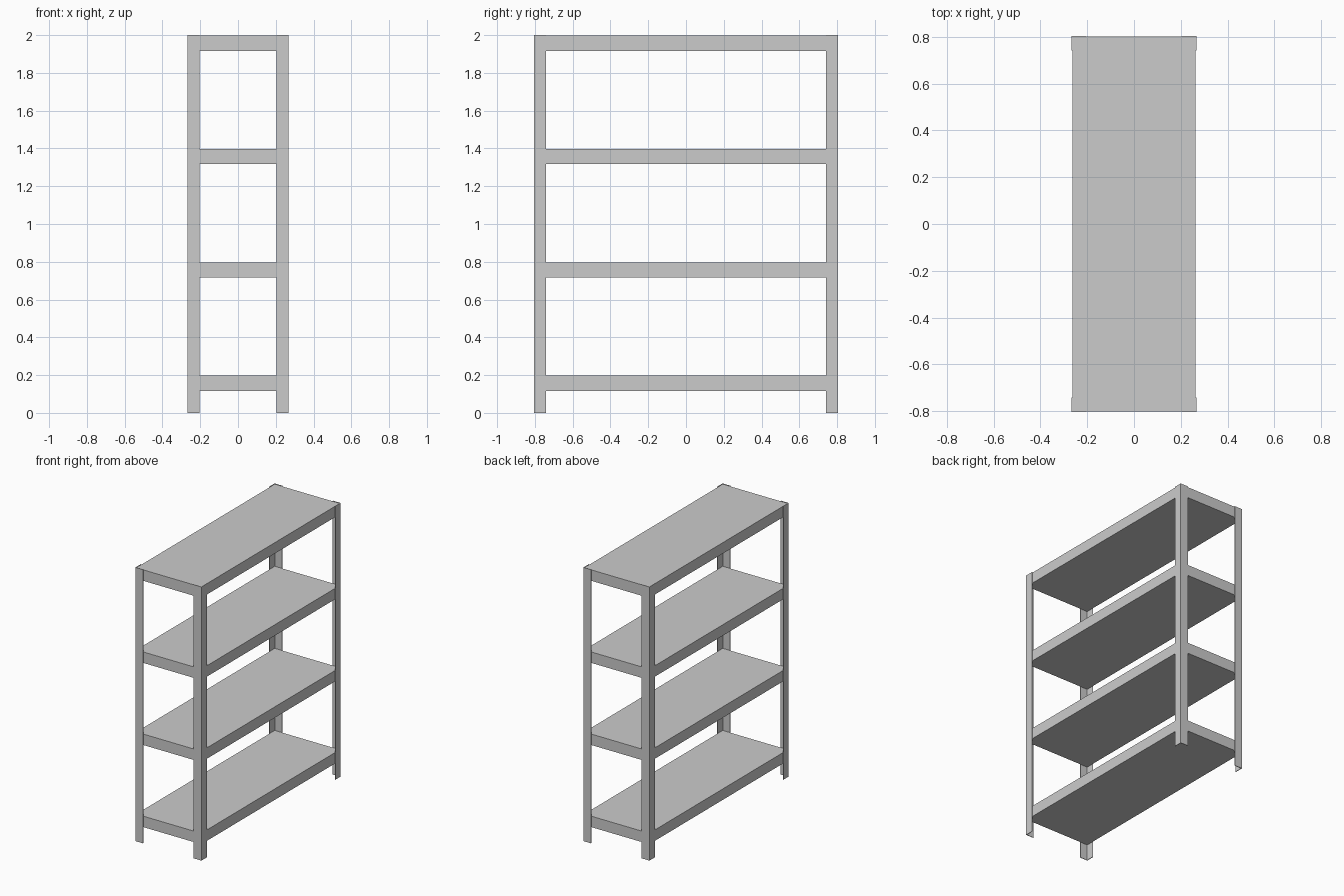
import bpy, bmesh

if "Cube" in bpy.data.objects:
    bpy.data.objects.remove(bpy.data.objects["Cube"])

HX, HY, H = 0.267, 0.804, 2.0     # outer half sizes and height
LEG, T = 0.062, 0.004             # angle-post flange width and sheet thickness
SHELF_H = 0.08


def prism(name, profile, z0, z1):
    """Extrude a flat xy outline from z0 to z1."""
    bm = bmesh.new()
    face = bm.faces.new([bm.verts.new((x, y, z0)) for x, y in profile])
    res = bmesh.ops.extrude_face_region(bm, geom=[face])
    top = [v for v in res["geom"] if isinstance(v, bmesh.types.BMVert)]
    bmesh.ops.translate(bm, verts=top, vec=(0, 0, z1 - z0))
    bmesh.ops.recalc_face_normals(bm, faces=bm.faces)
    mesh = bpy.data.meshes.new(name)
    bm.to_mesh(mesh)
    bm.free()
    obj = bpy.data.objects.new(name, mesh)
    bpy.context.collection.objects.link(obj)
    return obj


# L-shaped corner posts
for sy, end in ((-1, "front"), (1, "back")):
    for sx, side in ((-1, "left"), (1, "right")):
        outline = [(0, 0), (LEG, 0), (LEG, T), (T, T), (T, LEG), (0, LEG)]
        prism(f"{end}_{side}_post",
              [(sx * (HX - x), sy * (HY - y)) for x, y in outline], 0, H)

# Four solid shelves set inside the posts
sx, sy = HX - T, HY - T
for i in range(4):
    top = 0.197 + 0.6 * i
    prism(f"shelf_{i + 1}", [(-sx, -sy), (sx, -sy), (sx, sy), (-sx, sy)],
          top - SHELF_H, top)
